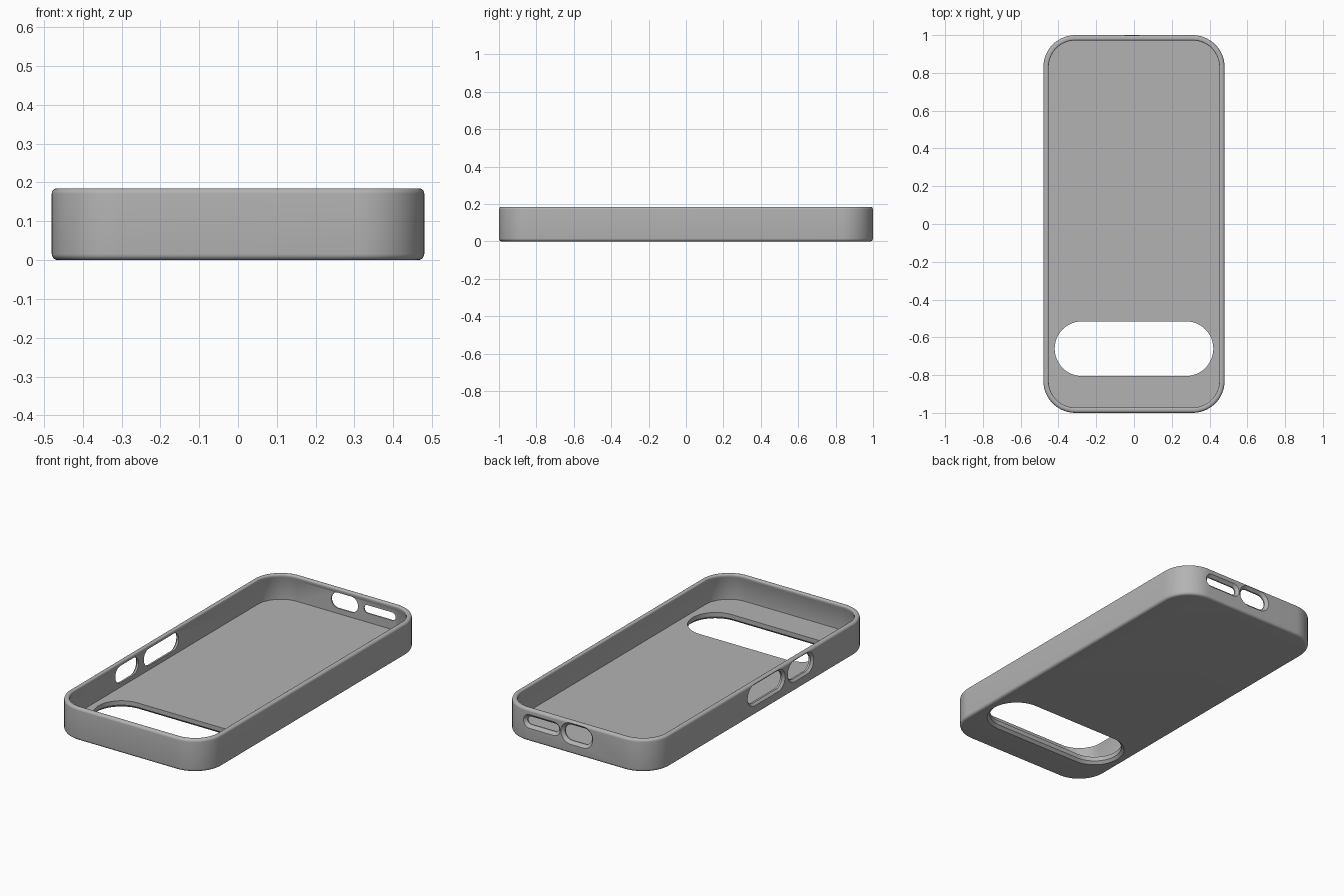
import bpy, bmesh, math
from mathutils import Vector, Matrix

if "Cube" in bpy.data.objects:
    bpy.data.objects.remove(bpy.data.objects["Cube"])

HX, HY, H = 0.48, 1.0, 0.185      # half width, half length, height
R, FLOOR = 0.17, 0.04             # corner radius, floor thickness

grey = bpy.data.materials.new("matte grey")
grey.diffuse_color = (0.45, 0.45, 0.45, 1)
grey.use_nodes = True
grey.node_tree.nodes["Principled BSDF"].inputs["Base Color"].default_value = grey.diffuse_color


def rounded_loop(hx, hy, r, steps):
    """Rounded rectangle outline; a capsule when r equals hy."""
    pts = []
    for i, (sx, sy) in enumerate([(1, 1), (-1, 1), (-1, -1), (1, -1)]):
        for k in range(steps + 1):
            a = math.pi / 2 * (i + k / steps)
            pts.append((sx * (hx - r) + r * math.cos(a), sy * (hy - r) + r * math.sin(a)))
    return pts


def loft(name, rings, matrix=Matrix()):
    """Join (outline, height) rings into a closed solid."""
    bm = bmesh.new()
    loops = [[bm.verts.new((x, y, z)) for x, y in outline] for outline, z in rings]
    for a, b in zip(loops, loops[1:]):
        n = len(a)
        for i in range(n):
            bm.faces.new((a[i], a[(i + 1) % n], b[(i + 1) % n], b[i]))
    bm.faces.new(loops[0][::-1])
    bm.faces.new(loops[-1])
    bmesh.ops.remove_doubles(bm, verts=bm.verts, dist=1e-5)
    bmesh.ops.recalc_face_normals(bm, faces=bm.faces)
    bm.transform(matrix)
    me = bpy.data.meshes.new(name)
    bm.to_mesh(me)
    bm.free()
    me.materials.append(grey)
    ob = bpy.data.objects.new(name, me)
    bpy.context.collection.objects.link(ob)
    return ob


def arc(cx, cz, r, a0, a1, n=6):
    """Rounded edge as (inset, height) points."""
    return [(cx + r * math.cos(math.radians(a0 + (a1 - a0) * k / n)),
             cz + r * math.sin(math.radians(a0 + (a1 - a0) * k / n))) for k in range(n + 1)]


# Case wall section from underside, up the outside, over the lip, down to the floor
section = arc(0.016, 0.016, 0.016, 270, 180)
section += arc(0.014, H - 0.014, 0.014, 180, 90)
section += arc(0.020, H - 0.008, 0.008, 90, 0, 4)
section += [(0.028, 0.168), (0.023, 0.158), (0.023, FLOOR)]
case = loft("phone_case", [(rounded_loop(HX - d, HY - d, R - d, 14), z) for d, z in section])


def cut_slot(name, half_len, half_wid, chamfer, depth, direction, along, centre):
    """Cut a capsule opening, flared towards the outside; centre lies on the outer face."""
    rings = [(-depth * 2, 0), (-chamfer, 0), (0, chamfer), (0.03, chamfer + 0.03)]
    d, u = Vector(direction), Vector(along)
    m = Matrix((u, d.cross(u), d)).transposed().to_4x4()
    m.translation = centre
    cutter = loft(name, [(rounded_loop(half_len + e, half_wid + e, half_wid + e, 12), z)
                         for z, e in rings], m)
    cutter.hide_render = True
    mod = case.modifiers.new(name, "BOOLEAN")
    mod.operation, mod.solver, mod.object = "DIFFERENCE", "EXACT", cutter
    bpy.context.view_layer.objects.active = case
    bpy.ops.object.modifier_apply(modifier=name)
    bpy.data.objects.remove(cutter)


# Camera window through the floor
cut_slot("camera_window", 0.42, 0.145, 0.015, FLOOR, (0, 0, -1), (1, 0, 0), (0, -0.66, 0))
# Charging port and speaker slot in the back wall
cut_slot("charging_port", 0.085, 0.045, 0.016, 0.04, (0, 1, 0), (1, 0, 0), (-0.01, HY, 0.115))
cut_slot("speaker_slot", 0.10, 0.023, 0.016, 0.04, (0, 1, 0), (1, 0, 0), (0.212, HY, 0.115))
# Volume and power button openings in the left wall
cut_slot("volume_opening", 0.157, 0.05, 0.012, 0.04, (-1, 0, 0), (0, 1, 0), (-HX, -0.04, 0.115))
cut_slot("power_opening", 0.105, 0.05, 0.012, 0.04, (-1, 0, 0), (0, 1, 0), (-HX, -0.35, 0.115))

# Smooth rounded walls with crisp opening edges
bpy.ops.object.select_all(action="DESELECT")
case.select_set(True)
bpy.context.view_layer.objects.active = case
bpy.ops.object.shade_smooth_by_angle(angle=math.radians(30))
